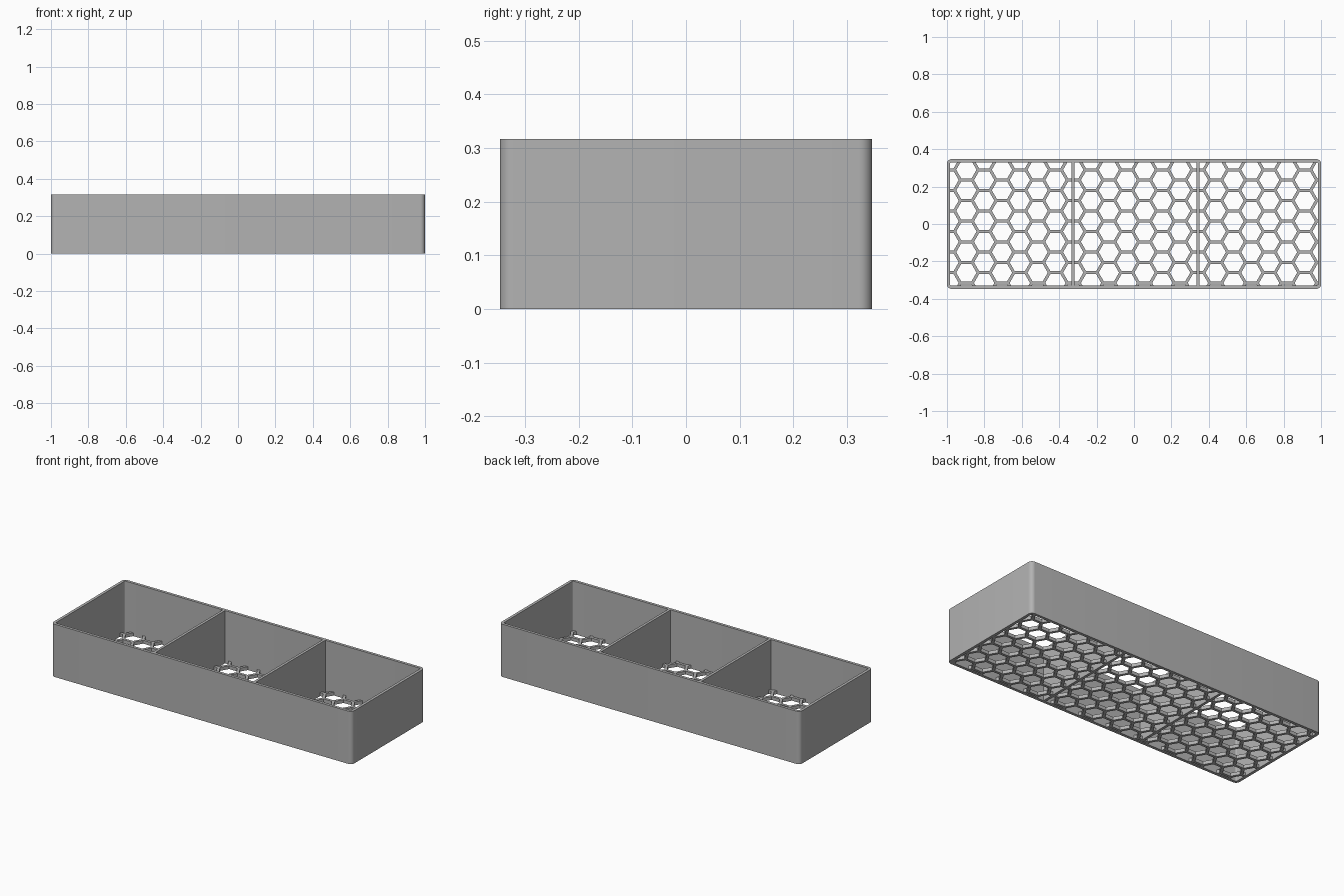
import bpy, bmesh, math

cube = bpy.data.objects.get("Cube")
if cube:
    bpy.data.objects.remove(cube, do_unlink=True)

HX, HY, H = 1.0, 0.347, 0.317     # half length, half width, height
WALL, RADIUS, FLOOR = 0.017, 0.025, 0.02
COL, ROW, RIB = 2 / 21, 0.11, 0.016   # honeycomb pitches and rib width

grey = bpy.data.materials.new("plain_grey")
grey.use_nodes = True
grey.diffuse_color = (0.45, 0.45, 0.45, 1)
grey.node_tree.nodes["Principled BSDF"].inputs["Base Color"].default_value = grey.diffuse_color


def make_object(name, bm):
    bmesh.ops.recalc_face_normals(bm, faces=bm.faces)
    mesh = bpy.data.meshes.new(name)
    bm.to_mesh(mesh)
    bm.free()
    obj = bpy.data.objects.new(name, mesh)
    bpy.context.collection.objects.link(obj)
    mesh.materials.append(grey)
    return obj


def box(name, x0, x1, y0, y1, z0, z1):
    bm = bmesh.new()
    bmesh.ops.create_cube(bm, size=1)
    for v in bm.verts:
        v.co = [lo + (c + 0.5) * (hi - lo)
                for c, lo, hi in zip(v.co, (x0, y0, z0), (x1, y1, z1))]
    return make_object(name, bm)


def rounded_outline(hx, hy, r, steps=8):
    points = []
    for i, (sx, sy) in enumerate([(1, 1), (-1, 1), (-1, -1), (1, -1)]):
        for s in range(steps + 1):
            a = (i + s / steps) * math.pi / 2
            points.append((sx * (hx - r) + r * math.cos(a), sy * (hy - r) + r * math.sin(a)))
    return points


# outer wall: a rounded rectangular ring
bm = bmesh.new()
outer = rounded_outline(HX, HY, RADIUS)
inner = rounded_outline(HX - WALL, HY - WALL, RADIUS - WALL)
rings = [[bm.verts.new((x, y, z)) for x, y in pts]
         for pts, z in ((outer, 0), (outer, H), (inner, H), (inner, 0))]
n = len(outer)
for k in range(4):
    a, b = rings[k], rings[(k + 1) % 4]
    for i in range(n):
        j = (i + 1) % n
        bm.faces.new((a[i], a[j], b[j], b[i]))
outer_wall = make_object("outer_wall", bm)
bpy.ops.object.select_all(action='DESELECT')
outer_wall.select_set(True)
bpy.context.view_layer.objects.active = outer_wall
bpy.ops.object.shade_smooth_by_angle(angle=math.radians(35))

# two dividers, one third apart
for name, x in (("right_divider", -1 / 3), ("left_divider", 1 / 3)):
    box(name, x, x + RIB, -HY + WALL / 2, HY - WALL / 2, 0, H)

# floor plate with honeycomb openings
inset = WALL * 0.6
floor = box("honeycomb_floor", -HX + inset, HX - inset, -HY + inset, HY - inset, 0, FLOOR)
bm = bmesh.new()
hole_radius = (ROW - RIB) / math.sqrt(3)
for c in range(22):
    x = -HX + WALL / 2 + c * COL
    for r in range(-4, 4):
        y = 0.015 + r * ROW + (ROW / 2 if c % 2 else 0)
        hexagon = [(x + hole_radius * math.cos(k * math.pi / 3),
                    y + hole_radius * math.sin(k * math.pi / 3)) for k in range(6)]
        low, high = [[bm.verts.new((px, py, z)) for px, py in hexagon]
                     for z in (-FLOOR, 2 * FLOOR)]
        bm.faces.new(low[::-1])
        bm.faces.new(high)
        for k in range(6):
            m = (k + 1) % 6
            bm.faces.new((low[k], low[m], high[m], high[k]))
cutter = make_object("hole_cutter", bm)
cutter.hide_render = True
cut = floor.modifiers.new("holes", 'BOOLEAN')
cut.operation, cut.solver, cut.object = 'DIFFERENCE', 'EXACT', cutter
bpy.context.view_layer.objects.active = floor
bpy.ops.object.modifier_apply(modifier=cut.name)
bpy.data.objects.remove(cutter, do_unlink=True)
